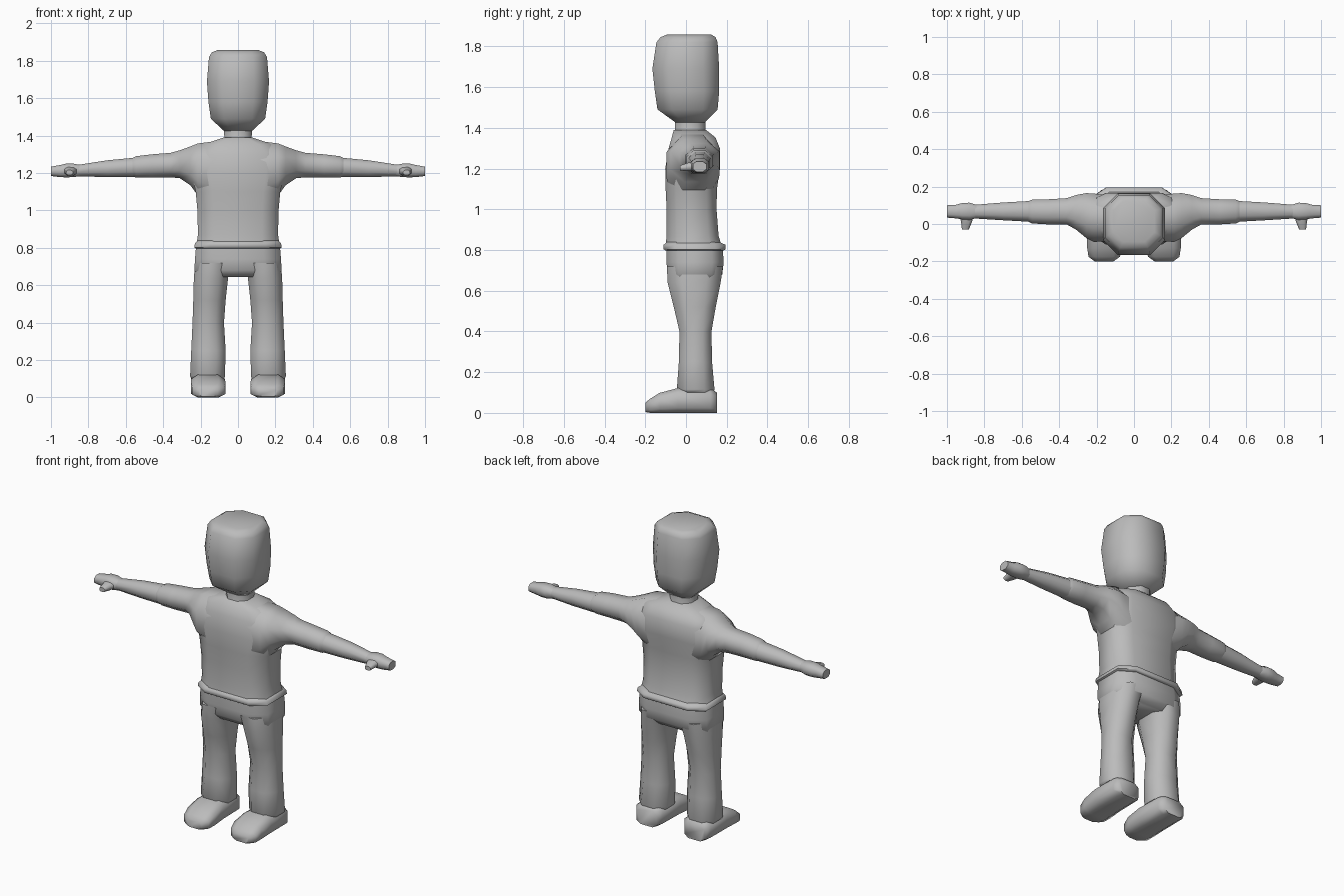
import bpy, bmesh, math

grey = bpy.data.materials.new("plain grey")
grey.diffuse_color = (0.5, 0.5, 0.5, 1)


def loft(name, axis, rings, cut=0.28, sides=(1,)):
    """Skin chamfered rectangles along an axis.
    Ring: position, then min/max of the two other axes in x, y, z order."""
    for s in sides:
        bm = bmesh.new()
        loops = []
        for p, a0, a1, b0, b1 in rings:
            da, db = (a1 - a0) * cut, (b1 - b0) * cut
            pts = [(a0 + da, b0), (a1 - da, b0), (a1, b0 + db), (a1, b1 - db),
                   (a1 - da, b1), (a0 + da, b1), (a0, b1 - db), (a0, b0 + db)]
            loop = []
            for a, b in pts:
                co = [a, b]
                co.insert(axis, p)
                loop.append(bm.verts.new((co[0] * s, co[1], co[2])))
            loops.append(loop)
        for l0, l1 in zip(loops, loops[1:]):
            for i in range(8):
                j = (i + 1) % 8
                bm.faces.new((l0[i], l0[j], l1[j], l1[i]))
        bm.faces.new(loops[0])
        bm.faces.new(loops[-1])
        bmesh.ops.recalc_face_normals(bm, faces=bm.faces)
        me = bpy.data.meshes.new(name)
        bm.to_mesh(me)
        bm.free()
        me.materials.append(grey)
        label = name if len(sides) == 1 else ("left_" if s > 0 else "right_") + name
        ob = bpy.data.objects.new(label, me)
        bpy.context.collection.objects.link(ob)
        bpy.ops.object.select_all(action='DESELECT')
        ob.select_set(True)
        bpy.context.view_layer.objects.active = ob
        bpy.ops.object.shade_smooth_by_angle(angle=math.radians(62))


PAIR = (1, -1)

# Head and neck
loft("head", 2, [(1.425, -.075, .075, -.05, .09), (1.49, -.145, .145, -.14, .155),
                 (1.58, -.158, .158, -.153, .163), (1.69, -.166, .166, -.165, .163),
                 (1.82, -.155, .155, -.145, .155), (1.845, -.14, .14, -.125, .145),
                 (1.857, -.11, .11, -.095, .125)], cut=.24)
loft("neck", 2, [(1.34, -.09, .09, -.07, .11), (1.385, -.072, .072, -.055, .095),
                 (1.45, -.078, .078, -.055, .095)])

# Shirt body and its hem
loft("shirt", 2, [(.82, -.222, .222, -.1, .175), (.87, -.214, .214, -.095, .16),
                  (1.0, -.217, .217, -.095, .15), (1.1, -.226, .226, -.1, .152),
                  (1.2, -.25, .25, -.102, .167), (1.3, -.25, .25, -.085, .166),
                  (1.352, -.19, .19, -.07, .145), (1.39, -.075, .075, -.06, .098)], cut=.2)
loft("shirt_hem", 2, [(.797, -.226, .226, -.1, .185), (.803, -.234, .234, -.11, .195),
                      (.825, -.23, .23, -.11, .195), (.838, -.215, .215, -.095, .165)], cut=.18)

# Sleeves, forearms, hands and thumbs
loft("sleeve", 0, [(.12, -.09, .15, 1.02, 1.37), (.215, -.096, .163, 1.08, 1.358),
                   (.255, -.075, .165, 1.135, 1.342), (.31, -.03, .155, 1.172, 1.322),
                   (.36, -.002, .138, 1.177, 1.308), (.46, -.002, .132, 1.176, 1.3),
                   (.545, .003, .13, 1.176, 1.29), (.565, .012, .122, 1.182, 1.28)], .28, PAIR)
loft("forearm", 0, [(.52, .01, .125, 1.178, 1.285), (.7, .02, .115, 1.178, 1.268),
                    (.86, .03, .102, 1.183, 1.243)], .28, PAIR)
loft("hand", 0, [(.84, .032, .102, 1.184, 1.243), (.88, .022, .114, 1.178, 1.25),
                 (.92, .025, .112, 1.177, 1.25), (.95, .03, .103, 1.178, 1.243),
                 (1.0, .034, .1, 1.184, 1.234)], .25, PAIR)
loft("thumb", 1, [(.06, .855, .94, 1.19, 1.235), (.015, .865, .925, 1.187, 1.23),
                  (-.03, .883, .92, 1.19, 1.215)], .25, PAIR)

# Trousers: seat and legs
loft("trouser_seat", 2, [(.645, -.215, .215, -.06, .145), (.68, -.233, .233, -.09, .178),
                         (.74, -.23, .23, -.096, .185), (.81, -.224, .224, -.096, .18)], cut=.2)
loft("trouser_leg", 2, [(.1, .073, .25, -.035, .135), (.115, .07, .256, -.045, .14),
                        (.25, .066, .25, -.035, .128), (.4, .075, .243, -.032, .125),
                        (.52, .066, .239, -.06, .146), (.64, .053, .236, -.09, .17),
                        (.72, .03, .229, -.094, .182)], .27, PAIR)


# Shoes with a flat sole
loft("shoe", 1, [(.152, .095, .23, 0, .1), (.12, .074, .25, 0, .12),
                 (-.04, .07, .252, 0, .122), (-.13, .066, .25, 0, .098),
                 (-.175, .075, .243, 0, .07), (-.2, .11, .21, .004, .05)], .2, PAIR)
